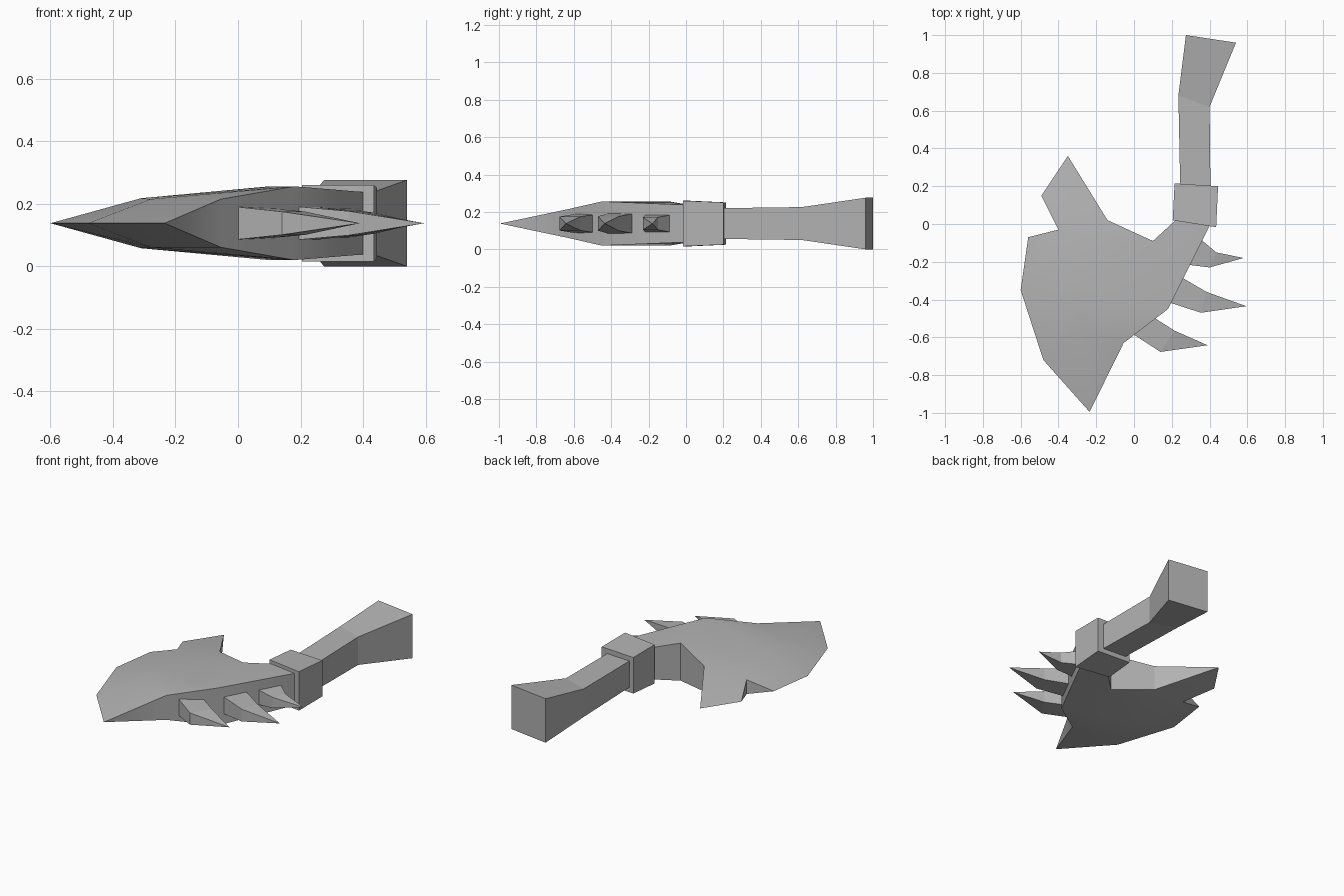
import bpy
import bmesh

cube = bpy.data.objects.get("Cube")
if cube:
    bpy.data.objects.remove(cube, do_unlink=True)

MID = 0.138  # height of the symmetry plane

grey = bpy.data.materials.new("plain grey")
grey.use_nodes = True
colour = (0.45, 0.45, 0.45, 1)
grey.diffuse_color = colour
grey.node_tree.nodes["Principled BSDF"].inputs["Base Color"].default_value = colour


def finish(name, bm, smooth=False):
    """Turn a bmesh into a named object with the shared material."""
    bmesh.ops.remove_doubles(bm, verts=bm.verts, dist=0.0005)
    bmesh.ops.recalc_face_normals(bm, faces=bm.faces)
    mesh = bpy.data.meshes.new(name)
    bm.to_mesh(mesh)
    bm.free()
    mesh.materials.append(grey)
    obj = bpy.data.objects.new(name, mesh)
    bpy.context.collection.objects.link(obj)
    if smooth:
        bpy.ops.object.select_all(action='DESELECT')
        obj.select_set(True)
        bpy.context.view_layer.objects.active = obj
        bpy.ops.object.shade_smooth_by_angle(angle=0.56)
    return obj


def loft(name, sections):
    """Join rectangular sections (left point, right point, half height)."""
    bm = bmesh.new()
    rings = []
    for a, b, half in sections:
        rings.append([bm.verts.new((p[0], p[1], MID + s * half))
                      for p, s in ((a, 1), (b, 1), (b, -1), (a, -1))])
    for r, q in zip(rings, rings[1:]):
        for i in range(4):
            j = (i + 1) % 4
            bm.faces.new((r[i], r[j], q[j], q[i]))
    bm.faces.new(rings[0])
    bm.faces.new(rings[-1])
    bmesh.ops.dissolve_degenerate(bm, dist=0.0005, edges=bm.edges)
    return finish(name, bm)


# Blade: outline points with half thickness, mirrored about the middle plane
points = {
    "neck_r": (0.40, -0.01, 0.10), "neck_l": (0.22, 0.02, 0.10),
    "nook": (0.10, -0.09, 0.118), "horn_root": (-0.14, 0.02, 0.08),
    "horn_tip": (-0.35, 0.36, 0), "horn_side": (-0.49, 0.15, 0),
    "notch": (-0.40, -0.03, 0.045), "edge_top": (-0.56, -0.07, 0),
    "edge_mid": (-0.60, -0.35, 0), "edge_low": (-0.48, -0.72, 0),
    "tip": (-0.235, -0.995, 0), "heel": (-0.055, -0.63, 0.077),
    "spine": (0.18, -0.45, 0.118),
}
outline = list(points)
points["ridge_low"] = (-0.28, -0.56, 0.077)
points["ridge_mid"] = (-0.31, -0.35, 0.08)
panels = [
    "neck_r neck_l nook spine", "nook horn_root notch ridge_mid",
    "spine nook ridge_mid", "spine ridge_mid ridge_low",
    "spine ridge_low heel", "horn_root horn_tip horn_side notch",
    "notch edge_top edge_mid ridge_mid",
    "ridge_mid edge_mid edge_low ridge_low",
    "ridge_low edge_low tip heel",
]
bm = bmesh.new()
upper, lower = {}, {}
for key, (x, y, half) in points.items():
    upper[key] = bm.verts.new((x, y, MID + half))
    lower[key] = bm.verts.new((x, y, MID - half)) if half else upper[key]
for panel in panels:
    keys = panel.split()
    bm.faces.new([upper[k] for k in keys])
    bm.faces.new([lower[k] for k in reversed(keys)])
for a, b in zip(outline, outline[1:] + outline[:1]):
    wall = list(dict.fromkeys((upper[b], upper[a], lower[a], lower[b])))
    if len(wall) > 2:
        bm.faces.new(wall)
finish("blade", bm, smooth=True)

# Guard block and flared handle
loft("guard", [((0.205, 0.02), (0.435, -0.017), 0.122),
               ((0.215, 0.215), (0.445, 0.20), 0.113)])
loft("handle", [((0.245, 0.18), (0.405, 0.18), 0.082),
                ((0.235, 0.68), (0.40, 0.62), 0.088),
                ((0.275, 1.0), (0.54, 0.96), 0.138)])

# Three curved spikes along the spine: root pair, bend pair, tip
spikes = {
    "upper_spike": ((0.34, -0.07), (0.28, -0.215), (0.435, -0.15),
                    (0.40, -0.23), (0.58, -0.18), 0.048),
    "middle_spike": ((0.23, -0.27), (0.17, -0.41), (0.385, -0.36),
                     (0.355, -0.47), (0.595, -0.435), 0.055),
    "lower_spike": ((0.05, -0.46), (-0.01, -0.58), (0.215, -0.565),
                    (0.14, -0.677), (0.39, -0.642), 0.053),
}
for name, (a, b, c, d, tip, half) in spikes.items():
    loft(name, [(a, b, half), (c, d, half * 0.7), (tip, tip, 0.0)])
